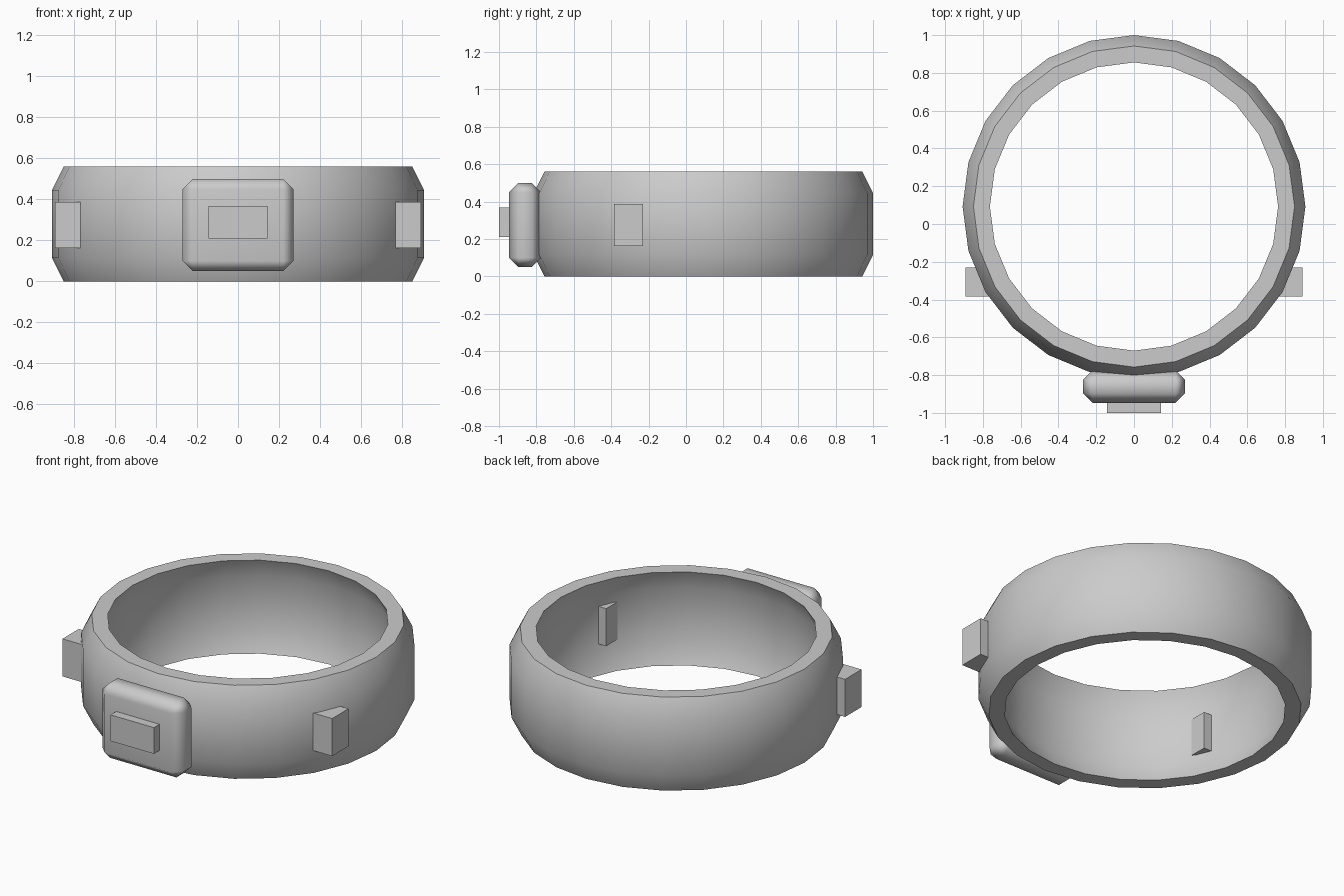
import bpy, bmesh, math

if "Cube" in bpy.data.objects:
    bpy.data.objects.remove(bpy.data.objects["Cube"])

grey = bpy.data.materials.new("plain grey")
grey.diffuse_color = (0.6, 0.6, 0.6, 1)
grey.use_nodes = True
grey.node_tree.nodes["Principled BSDF"].inputs["Base Color"].default_value = grey.diffuse_color


def finish(name, bm, angle=None):
    bmesh.ops.recalc_face_normals(bm, faces=bm.faces)
    mesh = bpy.data.meshes.new(name)
    bm.to_mesh(mesh)
    bm.free()
    mesh.materials.append(grey)
    ob = bpy.data.objects.new(name, mesh)
    bpy.context.collection.objects.link(ob)
    if angle:
        bpy.ops.object.select_all(action='DESELECT')
        ob.select_set(True)
        bpy.context.view_layer.objects.active = ob
        bpy.ops.object.shade_smooth_by_angle(angle=math.radians(angle))
    return ob


def box(name, lo, hi, bevel=0):
    bm = bmesh.new()
    bmesh.ops.create_cube(bm, size=1)
    for v in bm.verts:
        v.co = [(a + b) / 2 + c * (b - a) for a, b, c in zip(lo, hi, v.co)]
    if bevel:
        bmesh.ops.bevel(bm, geom=bm.edges[:], offset=bevel, segments=1,
                        profile=0.5, affect='EDGES')
    return finish(name, bm, 60 if bevel else None)


# Band: a bulging, hollow profile swept in 24 steps
profile = [(0.85, 0), (0.9075, 0.115), (0.9075, 0.445), (0.85, 0.56),
           (0.763, 0.56), (0.815, 0.445), (0.815, 0.115), (0.763, 0)]
STEPS, CENTRE_Y = 24, 0.0925
bm = bmesh.new()
rings = []
for i in range(STEPS):
    a = math.tau * i / STEPS
    rings.append([bm.verts.new((r * math.cos(a), CENTRE_Y + r * math.sin(a), z))
                  for r, z in profile])
for i, ring in enumerate(rings):
    nxt = rings[(i + 1) % STEPS]
    for j in range(len(profile)):
        k = (j + 1) % len(profile)
        bm.faces.new((ring[j], nxt[j], nxt[k], ring[k]))
finish("band", bm, 40)

# Front housing with softened edges, and the raised plate on it
housing = box("front_housing", (-0.27, -0.947, 0.05), (0.27, -0.775, 0.5), 0.05)
weighted = housing.modifiers.new("weighted normals", 'WEIGHTED_NORMAL')
weighted.keep_sharp = True
box("front_plate", (-0.143, -1.0, 0.21), (0.143, -0.94, 0.367))

# Side blocks passing through the band wall
for side, name in ((-1, "left_block"), (1, "right_block")):
    xs = sorted((side * 0.69, side * 0.893))
    box(name, (xs[0], -0.385, 0.162), (xs[1], -0.23, 0.387))
